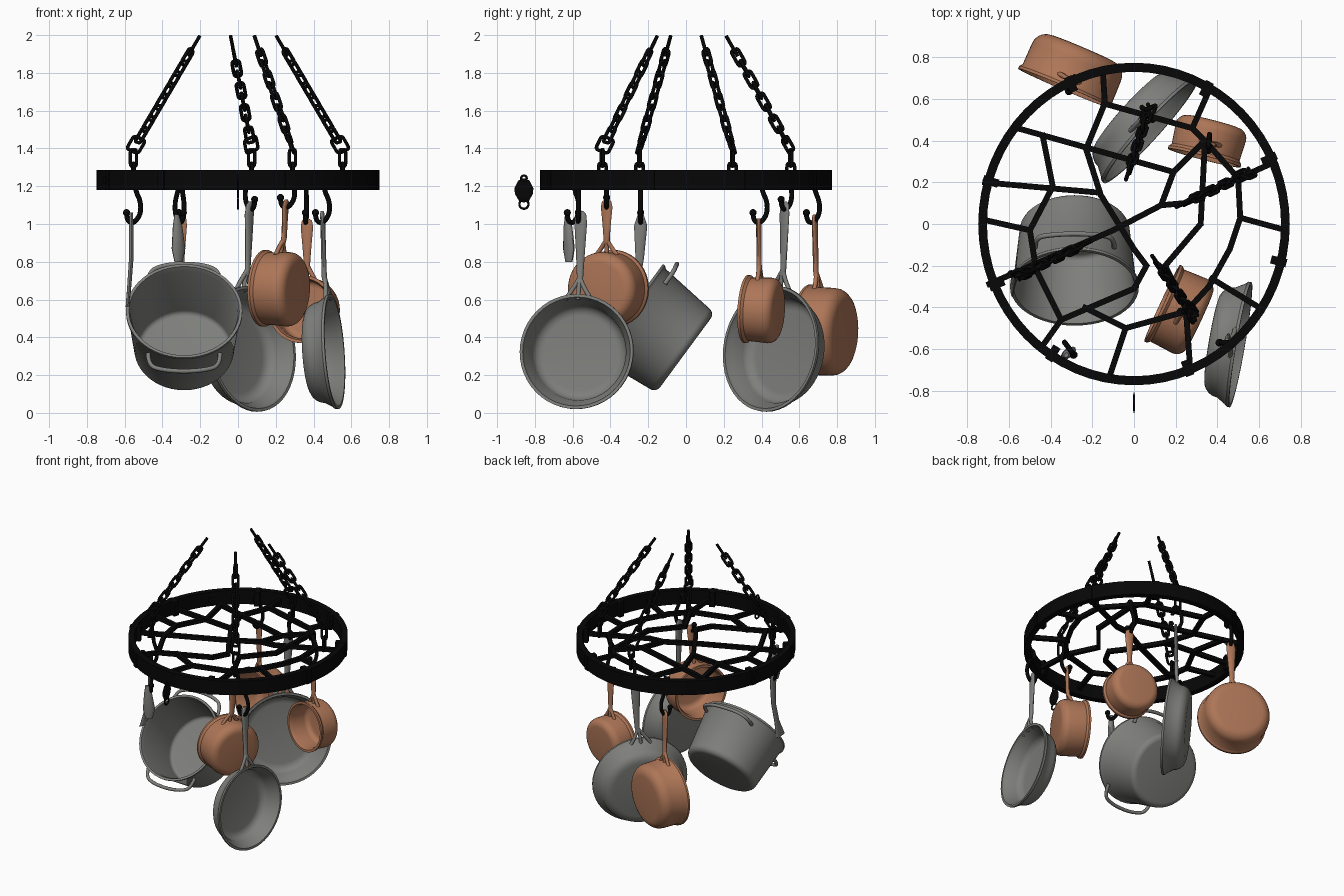
import bpy, bmesh, math
from mathutils import Vector, Matrix

if "Cube" in bpy.data.objects:
    bpy.data.objects.remove(bpy.data.objects["Cube"])

V = Vector
UP = V((0, 0, 1))


def material(name, color):
    m = bpy.data.materials.new(name)
    m.use_nodes = True
    m.diffuse_color = (*color, 1)
    node = m.node_tree.nodes["Principled BSDF"]
    node.inputs["Base Color"].default_value = (*color, 1)
    node.inputs["Roughness"].default_value = 0.7
    return m


IRON = material("black iron", (0.002, 0.002, 0.002))
STEEL = material("grey steel", (0.21, 0.213, 0.2))
COPPER = material("copper", (0.42, 0.18, 0.095))


def finish(name, bm, mat, smooth=True):
    bmesh.ops.recalc_face_normals(bm, faces=bm.faces)
    me = bpy.data.meshes.new(name)
    bm.to_mesh(me)
    bm.free()
    me.materials.append(mat)
    ob = bpy.data.objects.new(name, me)
    bpy.context.collection.objects.link(ob)
    if smooth:
        bpy.ops.object.select_all(action="DESELECT")
        ob.select_set(True)
        bpy.context.view_layer.objects.active = ob
        bpy.ops.object.shade_smooth_by_angle(angle=math.radians(40))
    return ob


def bridge(bm, rings):
    for a, b in zip(rings, rings[1:]):
        n = len(a)
        for i in range(n):
            j = (i + 1) % n
            bm.faces.new((a[i], a[j], b[j], b[i]))


def lathe(name, profile, mat, matrix=Matrix(), steps=48, closed=False):
    bm = bmesh.new()
    rings = []
    for r, z in profile:
        ring = []
        for i in range(steps):
            a = math.tau * i / steps
            ring.append(bm.verts.new(matrix @ V((r * math.cos(a), r * math.sin(a), z))))
        rings.append(ring)
    bridge(bm, rings + rings[:1] if closed else rings)
    if not closed:
        bm.faces.new(rings[0])
        bm.faces.new(rings[-1])
    return finish(name, bm, mat)


def wire(name, pts, radius, mat, cyclic=False):
    cu = bpy.data.curves.new(name, "CURVE")
    cu.dimensions = "3D"
    cu.bevel_depth = radius
    cu.bevel_resolution = 2
    cu.use_fill_caps = True
    sp = cu.splines.new("NURBS")
    sp.points.add(len(pts) - 1)
    for p, co in zip(sp.points, pts):
        p.co = (*co, 1)
    sp.order_u = 3
    sp.resolution_u = 5
    sp.use_endpoint_u = not cyclic
    sp.use_cyclic_u = cyclic
    cu.materials.append(mat)
    ob = bpy.data.objects.new(name, cu)
    bpy.context.collection.objects.link(ob)
    return ob


def strap(name, stations, side, mat):
    """Flat rounded bar: stations are (point, width, thickness)."""
    bm = bmesh.new()
    side = V(side).normalized()
    face = side.cross(UP).normalized()
    rings = []
    for p, w, t in stations:
        rings.append([bm.verts.new(V(p) + side * (w / 2 * math.cos(k * math.tau / 12))
                                   + face * (t / 2 * math.sin(k * math.tau / 12)))
                      for k in range(12)])
    bridge(bm, rings)
    bm.faces.new(rings[0])
    bm.faces.new(rings[-1])
    return finish(name, bm, mat)


def beam(name, a, b, width, height):
    a, b = V(a), V(b)
    d = b - a
    rot = d.to_track_quat("X", "Z").to_matrix().to_4x4()
    bm = bmesh.new()
    bmesh.ops.create_cube(bm, size=1, matrix=Matrix.Translation((a + b) / 2) @ rot
                          @ Matrix.Diagonal((d.length + width * 0.6, width, height, 1)))
    return finish(name, bm, IRON, False)


# Oval rim of the rack
lathe("rack_rim", [(0.706, 1.18), (0.748, 1.18), (0.748, 1.286), (0.706, 1.286)], IRON,
      Matrix.Diagonal((1, 1.035, 1, 1)), 64, True)

# Branching bars inside the rim
BARS = [
    [(-.7, -.29), (-.1, -.03), (.13, .09), (.24, .1), (.68, .3)],
    [(-.56, .46), (.19, .25)],
    [(-.72, .2), (-.16, .15)],
    [(-.15, .74), (-.14, .58), (-.23, .36), (-.16, .14), (0, -.12), (.06, -.2)],
    [(-.15, .58), (.28, .46)],
    [(.36, .64), (.28, .46), (.34, .4), (.19, .25), (.13, .09)],
    [(.34, .4), (.5, .22), (.51, .03), (.46, -.12), (.36, -.3), (.25, -.42), (-.04, -.5), (-.24, -.4)],
    [(.34, .38), (.32, 0), (.15, -.2), (.25, -.41)],
    [(.51, .03), (.73, -.03)],
    [(.37, -.26), (.6, -.4)],
    [(-.72, .02), (-.5, -.03)],
    [(-.44, .43), (-.39, .18), (-.5, -.03), (-.47, -.22), (-.35, -.46), (-.45, -.6)],
    [(-.35, -.46), (0, -.31), (.06, -.2)],
    [(-.04, -.5), (-.12, -.74)],
    [(.25, -.42), (.27, -.7)],
]
for line in BARS:
    for a, b in zip(line, line[1:]):
        beam("rack_bar", (*a, 1.23), (*b, 1.23), 0.028, 0.03)

# Clamps around the rim
for deg in (164, 61, -14, 203, 25, 115, -69, 237):
    c = V((math.cos(math.radians(deg)), 1.035 * math.sin(math.radians(deg)), 0))
    beam("rim_clamp", c * 0.69 + UP * 1.233, c * 0.742 + UP * 1.233, 0.04, 0.108)


def link(center, direction, roll, length=0.105, width=0.052):
    x, y = width / 2 - 0.009, length / 2 - 0.009
    pts = [(-x, -y, 0), (0, -y, 0), (x, -y, 0), (x, 0, 0), (x, y, 0), (0, y, 0), (-x, y, 0), (-x, 0, 0)]
    ob = wire("chain_link", pts, 0.0095, IRON, True)
    rot = V(direction).to_track_quat("Y", "Z").to_matrix().to_4x4()
    ob.matrix_world = Matrix.Translation(center) @ rot @ Matrix.Rotation(roll, 4, "Y")


# Four chains that lean together toward the ceiling
for top, low in (((-.2, -.08), (-.54, -.24)), ((-.04, .21), (.07, .54)),
                 ((.085, -.15), (.28, -.43)), ((.2, .08), (.54, .24))):
    t, k = V((*top, 2)), V((*low, 1.42))
    d = (t - k).normalized()
    span = (t - k).length
    wire("ceiling_rod", [t - d * 0.13, t - d * 0.06, t - d * 0.005], 0.01, IRON)
    n = 8
    for i in range(n):
        link(k + d * (0.04 + (span - 0.13) * (i + 0.3) / n), d, 0.4 + i % 2 * math.pi / 2, 0.11, 0.058)
    link(k, d, 0.8, 0.1, 0.09)
    out = V((*low, 0)).normalized() * 0.015
    link(k + out - UP * 0.07, UP, 0.3)
    link(k + out - UP * 0.15, UP, 1.8, 0.12, 0.06)


def hook(x, y, angle, lift=0.0):
    c, s = math.cos(angle), math.sin(angle)
    shape = [(-.025, 1.2), (-.025, 1.26), (.01, 1.26), (.01, 1.18), (.04, 1.12),
             (.04, 1.05), (.0, 1.0), (-.035, 1.02), (-.035, 1.06)]
    pts = [(x + c * u, y + s * u, z + lift * (z < 1.19)) for u, z in shape]
    wire("s_hook", pts, 0.013, IRON)
    bm = bmesh.new()
    bmesh.ops.create_uvsphere(bm, u_segments=12, v_segments=8, radius=0.019,
                              matrix=Matrix.Translation(pts[-1]))
    finish("hook_tip", bm, IRON)


def vessel(name, rim_center, normal, radius, base, depth, mat, rnd=0.05):
    """Round pan opening along normal; returns its frame."""
    n = V(normal).normalized()
    u = (UP - n * n.z).normalized()
    s = u.cross(n)
    m = Matrix((s, u, n)).transposed().to_4x4()
    m.translation = V(rim_center)
    w = 0.014
    prof = [(radius - 0.012, -0.028), (radius, -0.014), (radius, 0), (radius - 0.016, 0),
            (radius - 0.026, -0.028)]
    arc = [(math.sin(a), 1 - math.cos(a)) for a in (i * math.pi / 10 for i in range(6))]
    outer = [(base - rnd + rnd * x, -depth + rnd * y) for x, y in arc]
    inner = [(base - rnd + (rnd - w) * x, -depth + w + (rnd - w) * y) for x, y in reversed(arc)]
    lathe(name, outer + prof + inner, mat, m)
    return m, s


def handle(name, foot, top, side, mat, spread):
    foot, top, side = V(foot), V(top), V(side)
    d = top - foot
    bend = V((d.x, d.y, 0)) * 0.4
    neck = foot + d * 0.2 + bend
    strap(name, [(foot + d * 0.13 + bend * 0.6, .035, .03), (neck, .034, .028),
                 (foot + d * 0.5 + bend * 0.6, .048, .026), (foot + d * 0.85, .068, .024),
                 (foot + d * 0.96, .055, .022), (top, .018, .016)], side, mat)
    # Splayed feet that join the handle to the wall
    for sg in (-1, 0, 1):
        wire(name + "_foot", [neck, foot + d * 0.09 + side * sg * spread * 0.3,
                              foot + side * sg * spread - UP * 0.03], 0.012, mat)


# Tilted stock pot with two loop handles and one long handle
m, s = vessel("stock_pot", (-.285, -.305, .54), (0, -.8, .59), .308, .265, .375, STEEL, .04)
for sg in (-1, 1):
    loop = [(-.19, .23, -.07), (-.19, .31, -.07), (-.11, .345, -.06), (0, .355, -.06),
            (.11, .345, -.06), (.19, .31, -.07), (.19, .23, -.07)]
    wire("pot_loop", [m @ V((a, b * sg, c)) for a, b, c in loop], 0.012, STEEL)
strap("pot_handle", [((-.585, -.3, .56), .1, .02), ((-.575, -.27, .68), .05, .022),
                     ((-.565, -.245, .82), .045, .024), ((-.565, -.24, .99), .07, .024),
                     ((-.565, -.24, 1.06), .025, .018)], (0, 1, 0), STEEL)
hook(-.555, -.24, 0)

# Loose short utensil handle
strap("loose_handle", [((-.315, -.62, .8), .05, .03), ((-.315, -.62, .87), .085, .045),
                       ((-.32, -.625, .99), .055, .04), ((-.325, -.63, 1.05), .025, .02)],
      (.8, .6, 0), STEEL)
hook(-.31, -.6, 2.2)

# Front skillet
m, s = vessel("front_skillet", (.512, -.58, .325), (.98, -.17, .07), .305, .268, .14, STEEL, .07)
handle("front_skillet_handle", (.475, -.57, .63), (.445, -.555, 1.07), s, STEEL, .07)
hook(.445, -.57, 0)

# Rear skillet
m, s = vessel("rear_skillet", (.08, .445, .34), (.73, -.66, .12), .335, .295, .15, STEEL, .075)
handle("rear_skillet_handle", (.03, .5, .67), (.065, .525, 1.12), s, STEEL, .07)
hook(.065, .53, 2.3, .07)

# Copper saucepans
m, s = vessel("front_saucepan", (.135, -.38, .66), (-.9, .42, .04), .203, .197, .2, COPPER, .055)
handle("front_saucepan_handle", (.225, -.42, .865), (.255, -.42, 1.13), s, COPPER, .06)
hook(.26, -.42, 0, .08)

m, s = vessel("right_saucepan", (.337, .317, .55), (-.25, -.97, .06), .18, .174, .18, COPPER)
handle("right_saucepan_handle", (.365, .39, .725), (.365, .385, 1.03), s, COPPER, .05)
hook(.36, .39, 1.5)

m, s = vessel("rear_saucepan", (-.33, .65, .435), (-.39, -.92, .04), .246, .232, .21, COPPER, .07)
handle("rear_saucepan_handle", (-.31, .7, .67), (-.3, .68, 1.05), s, COPPER, .06)
hook(-.3, .67, 1.2)

# Flat hanging tag in front of the rim
lathe("tag", [(.006, 1.115), (.025, 1.12), (.048, 1.16), (.05, 1.19), (.03, 1.23), (.006, 1.24)], IRON,
      Matrix.Translation((0, -.858, 0)) @ Matrix.Diagonal((.12, 1, 1, 1)), 20)
for z, r in ((1.242, .016), (1.105, .026)):
    wire("tag_ring", [(0, -.858 + r * math.cos(a * math.tau / 8), z + r * math.sin(a * math.tau / 8))
                      for a in range(8)], 0.006, IRON, True)
